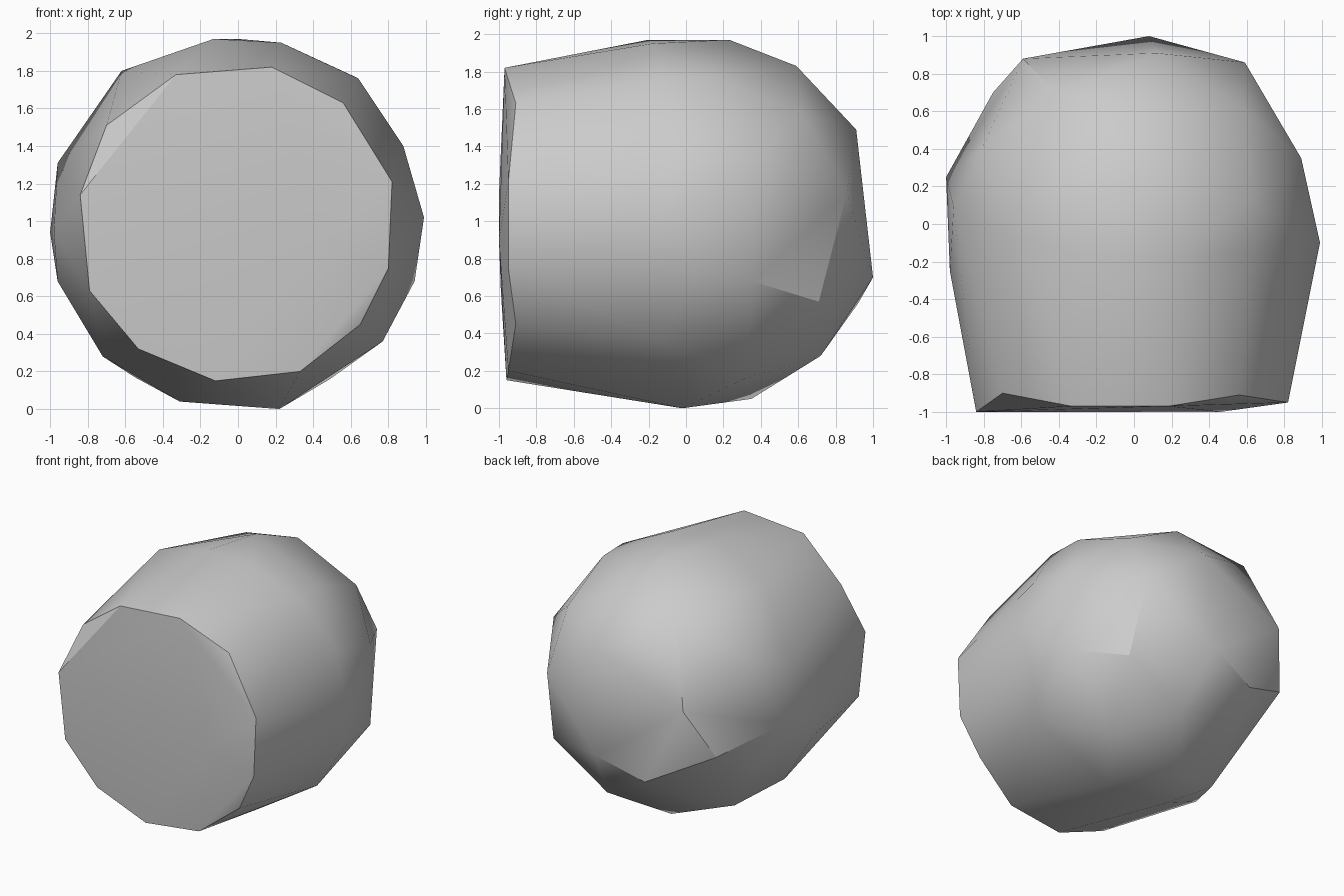
import bpy
import bmesh
import math
from mathutils import Vector

# Start clean of the default cube only
default_cube = bpy.data.objects.get("Cube")
if default_cube is not None:
    bpy.data.objects.remove(default_cube, do_unlink=True)


def make_material(name, colour):
    """Plain flat colour, visible in the viewport and in a render."""
    material = bpy.data.materials.new(name)
    material.use_nodes = True
    material.diffuse_color = colour
    shader = material.node_tree.nodes["Principled BSDF"]
    shader.inputs["Base Color"].default_value = colour
    return material


def skin_sections(name, sections, material, sharp_angle):
    """Stretch one faceted convex skin over a row of cross-sections."""
    mesh = bpy.data.meshes.new(name)
    skin = bmesh.new()
    for section in sections:
        for corner in section:
            skin.verts.new(Vector(corner) / 100)
    result = bmesh.ops.convex_hull(skin, input=list(skin.verts))
    # Drop any corner that ended up underneath the skin
    leftover = [item for item in result["geom_interior"]
                if isinstance(item, bmesh.types.BMVert)]
    bmesh.ops.delete(skin, geom=leftover, context="VERTS")
    bmesh.ops.recalc_face_normals(skin, faces=list(skin.faces))
    skin.to_mesh(mesh)
    skin.free()

    mesh.materials.append(material)
    stone = bpy.data.objects.new(name, mesh)
    bpy.context.collection.objects.link(stone)
    bpy.ops.object.select_all(action="DESELECT")
    stone.select_set(True)
    bpy.context.view_layer.objects.active = stone
    bpy.ops.object.shade_smooth_by_angle(angle=sharp_angle)
    return stone


# Cross-sections from the cut face to the rounded tail, in hundredths (x, y, z)
# Cut face: an uneven rim with a faintly raised middle
cut_face = [
    (-33, -97, 178), (18, -97, 182), (56, -91, 163), (82, -95, 121),
    (80, -95, 75), (65, -91, 45), (33, -95, 20), (-12, -96, 15),
    (-53, -97, 32), (-79, -99, 63), (-84, -100, 114), (-70, -90, 151),
    (46, -100, 90),
]

# Belly: the widest band around the middle
belly = [
    (-13, -20, 197), (23, -18, 195), (64, -14, 176), (88, -5, 140),
    (99, -10, 102), (94, 0, 68), (77, -13, 36), (22, -2, 0),
    (-31, 0, 4), (-72, -18, 28), (-96, -20, 68), (-98, -25, 94),
    (-96, 9, 131), (-62, -8, 180),
]

# Shoulder: where the sides begin to turn in
shoulder = [
    (0, 23, 197), (62, 13, 177), (89, 35, 131), (89, 35, 68),
    (49, 32, 16), (-12, 35, 5), (-55, 19, 17), (-100, 25, 94),
    (-81, 40, 147),
]

# Tail: the broad facets closing the far end
tail = [
    (10, 59, 183), (58, 62, 158), (59, 86, 115), (64, 71, 57),
    (17, 72, 28), (-29, 92, 56), (-75, 70, 79), (-59, 88, 117),
    (-42, 70, 169), (12, 91, 149), (8, 100, 70),
]

stone_grey = make_material("stone grey", (0.6, 0.6, 0.6, 1))
skin_sections("faceted_stone", [cut_face, belly, shoulder, tail],
              stone_grey, math.radians(30))
